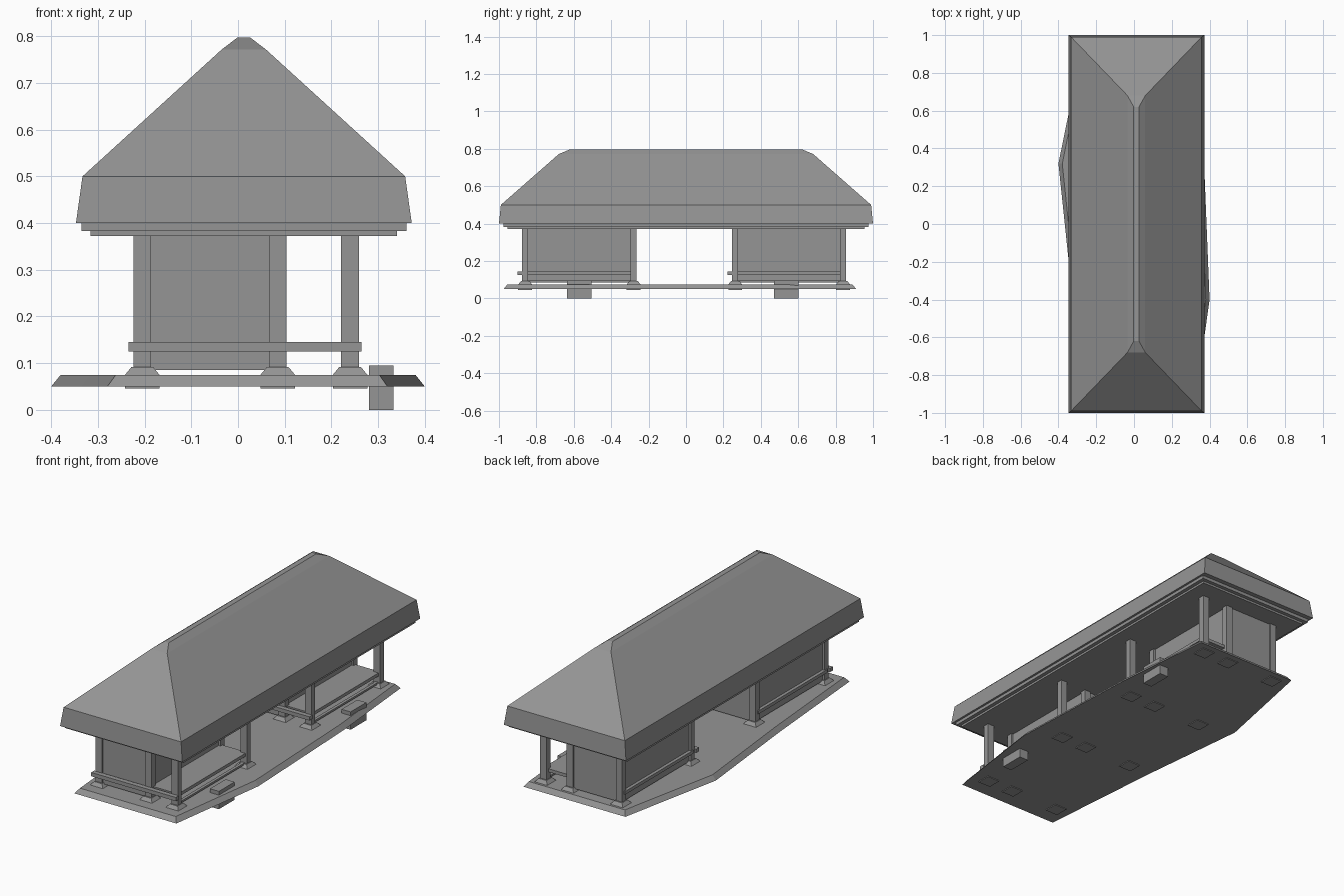
import bpy
from mathutils import Vector

cube = bpy.data.objects.get("Cube")
if cube:
    bpy.data.objects.remove(cube, do_unlink=True)

GREY = (0.30, 0.30, 0.30, 1)
grey = bpy.data.materials.new("plain grey")
grey.use_nodes = True
grey.diffuse_color = GREY
grey.node_tree.nodes["Principled BSDF"].inputs["Base Color"].default_value = GREY


def loft(name, rings):
    """Skin a closed solid through rings of equal point count, bottom to top."""
    n = len(rings[0])
    verts = [p for ring in rings for p in ring]
    faces = [list(range(n))[::-1], [len(verts) - n + i for i in range(n)]]
    for r in range(len(rings) - 1):
        for i in range(n):
            a, b = r * n + i, r * n + (i + 1) % n
            faces.append([a, b, b + n, a + n])
    mesh = bpy.data.meshes.new(name)
    mesh.from_pydata(verts, [], faces)
    mesh.materials.append(grey)
    obj = bpy.data.objects.new(name, mesh)
    bpy.context.collection.objects.link(obj)
    return obj


def rect(cx, cy, hx, hy, z):
    return [(cx - hx, cy - hy, z), (cx + hx, cy - hy, z),
            (cx + hx, cy + hy, z), (cx - hx, cy + hy, z)]


def box(name, x, y, z):
    cx, cy = sum(x) / 2, sum(y) / 2
    hx, hy = (x[1] - x[0]) / 2, (y[1] - y[0]) / 2
    return loft(name, [rect(cx, cy, hx, hy, h) for h in z])


def inset(points, d):
    """Move each side of a counter-clockwise outline inward by d."""
    out = []
    for i, p in enumerate(points):
        p = Vector(p)
        a = (p - Vector(points[i - 1])).normalized()
        b = (Vector(points[(i + 1) % len(points)]) - p).normalized()
        na, nb = Vector((-a.y, a.x)), Vector((-b.y, b.x))
        out.append(p + (na + nb) * d / (1 + na.dot(nb)))
    return out


# Platform: irregular outline with a sloping rim
outline = [(-0.28, -0.975), (0.32, -0.975), (0.40, -0.40), (0.37, 0.35),
           (0.32, 0.91), (-0.28, 0.91), (-0.40, 0.32), (-0.335, -0.30)]
loft("platform", [[(p[0], p[1], 0.05) for p in outline],
                  [(p[0], p[1], 0.075) for p in inset(outline, 0.02)]])

# Hipped roof with flared eave and softened ridge
CX = 0.0125
loft("roof", [rect(CX, 0, 0.3595, 1.0, 0.40), rect(CX, 0, 0.3455, 0.99, 0.50),
              rect(CX, 0, 0.047, 0.68, 0.772), rect(CX, 0, 0.014, 0.62, 0.797)])
loft("upper_eave_board", [rect(CX, 0, 0.348, 0.975, z) for z in (0.383, 0.40)])
loft("lower_eave_board", [rect(CX, 0, 0.328, 0.955, z) for z in (0.372, 0.383)])

# Two pavilions under the one roof
POST_X = (-0.205, 0.085, 0.24)
for label, y0, y1 in (("front", -0.86, -0.28), ("back", 0.263, 0.84)):
    for py in (y0, y1):
        for px in POST_X:
            loft(label + "_footing", [rect(px, py, 0.037, 0.037, 0.046),
                                      rect(px, py, 0.037, 0.037, 0.075),
                                      rect(px, py, 0.023, 0.023, 0.092)])
            loft(label + "_post", [rect(px, py, 0.019, 0.016, z) for z in (0.09, 0.373)])
    # Enclosed room and raised floor with its open porch
    box(label + "_room", (-0.213, 0.093), (y0 - 0.008, y1 + 0.008), (0.085, 0.373))
    box(label + "_floor", (-0.23, 0.25), (y0, y1), (0.128, 0.145))
    box(label + "_sill", (0.232, 0.248), (y0, y1), (0.085, 0.095))
    # Front rail, standing proud of the posts
    box(label + "_rail", (-0.234, 0.264), (y0 - 0.04, y0 - 0.014), (0.125, 0.145))
    # Step block at the platform edge
    mid = (y0 + y1) / 2
    mid += -0.0 if label == "front" else -0.015
    box(label + "_step", (0.28, 0.333), (mid - 0.066, mid + 0.066), (0.0, 0.095))
